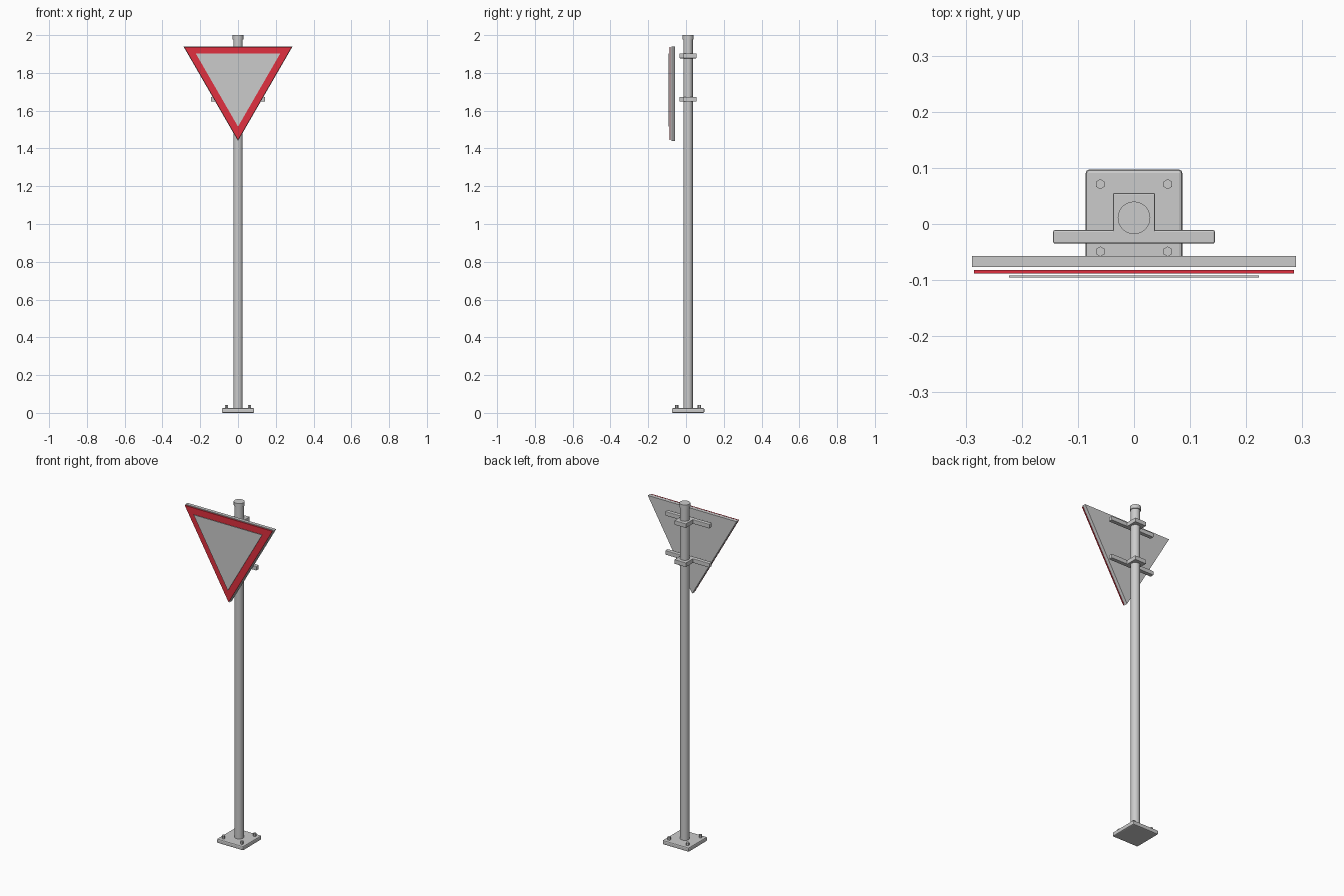
import bpy, bmesh, math

if "Cube" in bpy.data.objects:
    bpy.data.objects.remove(bpy.data.objects["Cube"])

CY = 0.011  # pole axis in y


def material(name, color):
    m = bpy.data.materials.new(name)
    m.diffuse_color = color
    m.use_nodes = True
    m.node_tree.nodes["Principled BSDF"].inputs["Base Color"].default_value = m.diffuse_color
    return m


def box(name, x, y, z, bevel):
    """Box from (min, max) ranges with small rounded edges."""
    bpy.ops.mesh.primitive_cube_add(size=1, location=[sum(r) / 2 for r in (x, y, z)])
    ob = bpy.context.object
    ob.name = name
    ob.scale = [r[1] - r[0] for r in (x, y, z)]
    bpy.ops.object.transform_apply(location=False, rotation=False, scale=True)
    mod = ob.modifiers.new("bevel", "BEVEL")
    mod.width, mod.segments = bevel, 2
    return ob


def cylinder(name, r, x, y, z0, z1, sides=32):
    bpy.ops.mesh.primitive_cylinder_add(vertices=sides, radius=r, depth=z1 - z0,
                                        location=(x, y, (z0 + z1) / 2))
    ob = bpy.context.object
    ob.name = name
    if sides > 8:
        bpy.ops.object.shade_smooth_by_angle(angle=math.radians(35))
    return ob


def triangle(name, r, y0, y1, mat=None, zc=1.773):
    """Point-down equilateral plate between y0 (front) and y1 (back)."""
    bm = bmesh.new()
    vs = []
    for i in range(3):
        a = math.radians(-90 + 120 * i)
        vs.append(bm.verts.new((r * math.cos(a), y0, zc + r * math.sin(a))))
    f = bm.faces.new(vs)
    ext = bmesh.ops.extrude_face_region(bm, geom=[f])["geom"]
    for v in ext:
        if isinstance(v, bmesh.types.BMVert):
            v.co.y = y1
    bmesh.ops.recalc_face_normals(bm, faces=bm.faces)
    me = bpy.data.meshes.new(name)
    bm.to_mesh(me)
    bm.free()
    ob = bpy.data.objects.new(name, me)
    bpy.context.collection.objects.link(ob)
    if mat:
        me.materials.append(mat)
    return ob


# Base plate with four hex bolts
box("base_plate", (-0.086, 0.086), (CY - 0.086, CY + 0.086), (0, 0.025), 0.006)
for sx in (-1, 1):
    for sy in (-1, 1):
        cylinder("base_bolt", 0.009, sx * 0.06, CY + sy * 0.06, 0.02, 0.042, 6)

# Pole and cap
cylinder("pole", 0.025, 0, CY, 0.02, 1.985)
cylinder("pole_cap", 0.029, 0, CY, 1.977, 2.0)

# Clamps and cross bars
for z in (1.66, 1.89):
    zr = (z - 0.0125, z + 0.0125)
    box("clamp", (-0.0375, 0.0375), (CY - 0.044, CY + 0.044), zr, 0.002)
    box("cross_bar", (-0.144, 0.144), (-0.035, -0.011), zr, 0.003)

# Sign: backing, red border, pale centre
triangle("sign_backing", 0.3335, -0.077, -0.057)
triangle("sign_border", 0.329, -0.088, -0.082, material("red", (0.75, 0.03, 0.05, 1)))
triangle("sign_face", 0.2575, -0.095, -0.092, material("pale", (0.7, 0.7, 0.68, 1)))
